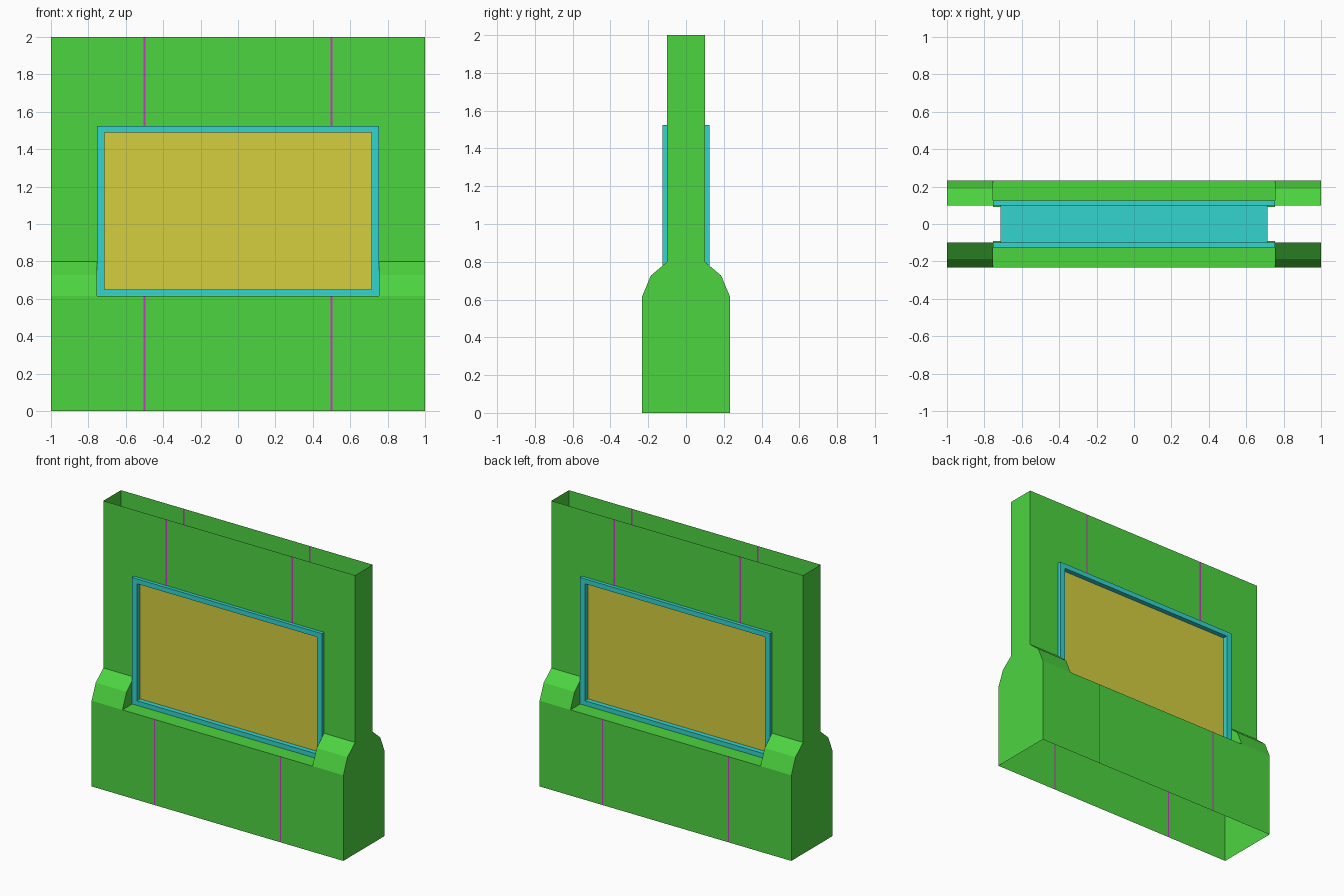
import bpy, bmesh

if "Cube" in bpy.data.objects:
    bpy.data.objects.remove(bpy.data.objects["Cube"], do_unlink=True)


def material(name, rgb):
    m = bpy.data.materials.new(name)
    m.use_nodes = True
    m.diffuse_color = (*rgb, 1)
    m.node_tree.nodes["Principled BSDF"].inputs["Base Color"].default_value = (*rgb, 1)
    return m


GREEN = material("wall green", (0.073, 0.66, 0.051))
MAGENTA = material("seam magenta", (0.6, 0.035, 0.57))
CYAN = material("frame cyan", (0.033, 0.66, 0.62))
YELLOW = material("pane yellow", (0.66, 0.62, 0.051))


def finish(name, bm, mats):
    bmesh.ops.remove_doubles(bm, verts=bm.verts, dist=0.0005)
    bmesh.ops.recalc_face_normals(bm, faces=bm.faces)
    me = bpy.data.meshes.new(name)
    bm.to_mesh(me)
    bm.free()
    for m in mats:
        me.materials.append(m)
    ob = bpy.data.objects.new(name, me)
    bpy.context.collection.objects.link(ob)
    return ob


def face(bm, points, mat=0):
    f = bm.faces.new([bm.verts.new(p) for p in points])
    f.material_index = mat


# Main sizes: window opening, wall profile (depth, height), seams
WIN_X, SILL, HEAD = 0.755, 0.615, 1.525
INNER_X, INNER_SILL, INNER_HEAD = 0.715, 0.65, 1.49
PANE_Y, WALL_Y, RIM_Y = 0.09, 0.1, 0.125
SEAM, HALF_SEAM = 0.5, 0.005
profile = [(0.233, 0), (0.233, SILL), (0.186, 0.727), (WALL_Y, 0.8), (WALL_Y, HEAD), (WALL_Y, 2)]
half = [SEAM - HALF_SEAM, SEAM + HALF_SEAM, WIN_X, 1]
columns = [-x for x in reversed(half)] + half

# Hollow wall shell, open at top and bottom, with seams in narrow columns
bm = bmesh.new()
for side in (-1, 1):
    for x0, x1 in zip(columns, columns[1:]):
        mid = (x0 + x1) / 2
        mat = 1 if x1 - x0 < 0.02 else 0
        in_window = abs(mid) < WIN_X
        for (y0, z0), (y1, z1) in zip(profile, profile[1:]):
            if in_window and SILL <= z0 < HEAD:
                continue
            face(bm, [(x0, side * y0, z0), (x1, side * y0, z0),
                      (x1, side * y1, z1), (x0, side * y1, z1)], mat)
        # Sill ledge below the window
        if in_window:
            face(bm, [(x0, side * profile[1][0], SILL), (x1, side * profile[1][0], SILL),
                      (x1, side * PANE_Y, SILL), (x0, side * PANE_Y, SILL)])
    # Cheeks where the window cuts the shoulder
    for x in (-WIN_X, WIN_X):
        cheek = profile[1:4] + [(PANE_Y, profile[3][1]), (PANE_Y, SILL)]
        face(bm, [(x, side * y, z) for y, z in cheek])
# End walls
for x in (-1, 1):
    outline = profile + [(-y, z) for y, z in reversed(profile)]
    face(bm, [(x, y, z) for y, z in outline])
finish("wall", bm, [GREEN, MAGENTA])


def rectangle(x, z0, z1, y):
    return [(-x, y, z0), (x, y, z0), (x, y, z1), (-x, y, z1)]


# Window frame: a rim on each side joined by a tunnel through the wall
outer = (WIN_X, SILL + 0.002, HEAD)
inner = (INNER_X, INNER_SILL, INNER_HEAD)
rings = [rectangle(*outer, WALL_Y), rectangle(*outer, RIM_Y), rectangle(*inner, RIM_Y),
         rectangle(*inner, -RIM_Y), rectangle(*outer, -RIM_Y), rectangle(*outer, -WALL_Y)]
bm = bmesh.new()
for a, b in zip(rings, rings[1:]):
    for i in range(4):
        j = (i + 1) % 4
        face(bm, [a[i], a[j], b[j], b[i]])
finish("window_frame", bm, [CYAN])

# Window panes, one set back from each rim
for name, y in (("front_pane", -PANE_Y), ("back_pane", PANE_Y)):
    bm = bmesh.new()
    corners = rectangle(*inner, y)
    face(bm, corners if y < 0 else corners[::-1])
    pane = finish(name, bm, [YELLOW])
    normal = pane.data.polygons[0].normal
    if normal.y * y < 0:
        pane.data.flip_normals()
